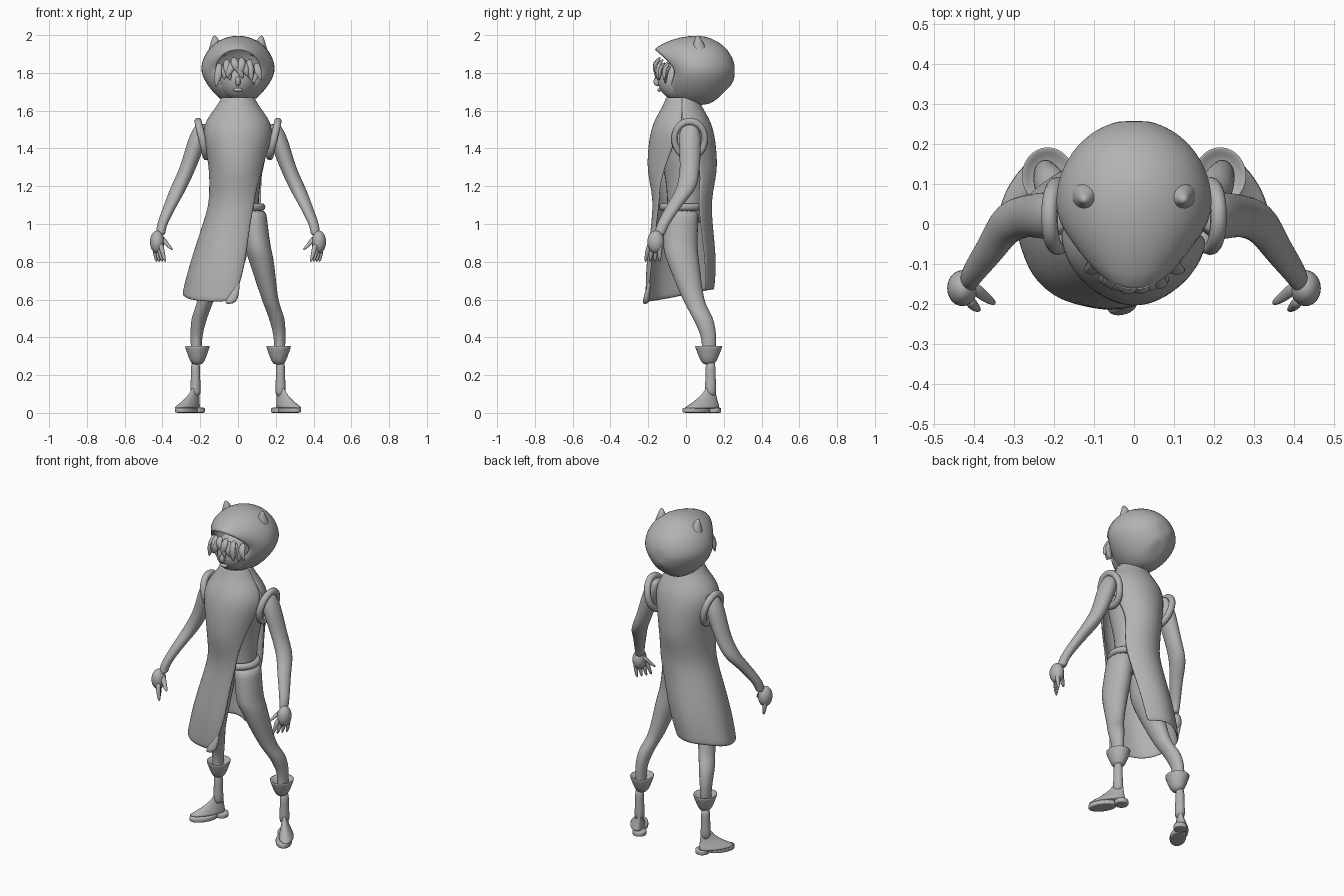
import bpy, bmesh, random
from math import sin, cos, pi, radians, sqrt

random.seed(4)
if "Cube" in bpy.data.objects:
    bpy.data.objects.remove(bpy.data.objects["Cube"], do_unlink=True)

grey = bpy.data.materials.new("plain_grey")
grey.use_nodes = True
shade = (0.45, 0.45, 0.45, 1)
grey.diffuse_color = shade
grey.node_tree.nodes["Principled BSDF"].inputs["Base Color"].default_value = shade


def finish(part, mirror=False, thickness=0, subdivide=True):
    """Material, modifiers and smooth shading shared by every part."""
    part.data.materials.append(grey)
    if mirror:
        part.modifiers.new("Mirror", "MIRROR").use_mirror_merge = False
    if thickness:
        shell = part.modifiers.new("Thickness", "SOLIDIFY")
        shell.thickness, shell.offset = thickness, 0
    if subdivide:
        smooth = part.modifiers.new("Smooth", "SUBSURF")
        smooth.levels = smooth.render_levels = 1
    for polygon in part.data.polygons:
        polygon.use_smooth = True


def flow(rows, steps=4):
    """Fill in extra rows along a smooth curve through the given ones."""
    padded = [rows[0], *rows, rows[-1]]
    result = []
    for before, start, end, after in zip(padded, padded[1:], padded[2:], padded[3:]):
        for k in range(steps):
            t = k / steps
            result.append([b + t * (c - a + t * (2 * a - 5 * b + 4 * c - d + t * (3 * b - 3 * c + d - a))) / 2
                           for a, b, c, d in zip(before, start, end, after)])
    return result + [list(rows[-1])]


def loft(name, rings, closed=True, start_cap=True, end_cap=True, **options):
    """Skin a list of equal-length rings."""
    mesh = bmesh.new()
    loops = [[mesh.verts.new(point) for point in ring] for ring in rings]
    count = len(rings[0])
    for lower, upper in zip(loops, loops[1:]):
        for i in range(count if closed else count - 1):
            j = (i + 1) % count
            mesh.faces.new((lower[i], lower[j], upper[j], upper[i]))
    if start_cap:
        mesh.faces.new(loops[0])
    if end_cap:
        mesh.faces.new(loops[-1])
    bmesh.ops.recalc_face_normals(mesh, faces=mesh.faces)
    data = bpy.data.meshes.new(name)
    mesh.to_mesh(data)
    mesh.free()
    part = bpy.data.objects.new(name, data)
    bpy.context.collection.objects.link(part)
    finish(part, **options)


def tube(name, rows, depth=1, turn=0, sides=14, **options):
    """Stack level ellipses given as x, y, z, radius; depth scales the second radius."""
    rings = []
    for x, y, z, radius in rows:
        ring = []
        for i in range(sides):
            angle = 2 * pi * i / sides
            u, v = radius * cos(angle), radius * depth * sin(angle)
            ring.append((x + cos(turn) * u - sin(turn) * v, y + sin(turn) * u + cos(turn) * v, z))
        rings.append(ring)
    loft(name, rings, **options)


def place(name, size, **options):
    """Name the new primitive, apply its transform and finish it."""
    part = bpy.context.object
    part.name, part.scale = name, size
    bpy.ops.object.transform_apply(location=True, rotation=True, scale=True)
    finish(part, subdivide=False, **options)


def ball(name, location, size, **options):
    bpy.ops.mesh.primitive_uv_sphere_add(segments=24, ring_count=14, location=location)
    place(name, size, **options)


def band(name, location, radius, tilt=0, **options):
    bpy.ops.mesh.primitive_torus_add(major_segments=28, minor_segments=10, location=location,
                                     rotation=(0, tilt, 0), major_radius=radius, minor_radius=0.02)
    place(name, (1, 0.85, 1), **options)


# Body and belt under the tabard
tube("torso", flow([(0, 0, 1, .11), (0, 0, 1.2, .12), (0, 0, 1.4, .16), (0, 0, 1.5, .16),
                    (0, 0, 1.6, .08), (0, 0, 1.7, .06)]), depth=0.9)
band("belt", (0, -.02, 1.09), 0.125)

# Tabard, open on the left and flaring to the right below the waist:
# height, half width, half depth, back edge angle, front edge angle
profile = [(1.67, .08, .08, -3, -3), (1.62, .11, .1, -3, -3), (1.5, .18, .16, 5, 5),
           (1.3, .15, .18, 30, 30), (1.1, .15, .15, 35, 55), (.8, .17, .17, 45, 50), (.62, .17, .16, 50, 55)]
rings = []
for z, width, depth, back, front in flow(profile, 3):
    flare = max(0, 1.1 - z)
    ring = []
    for i in range(25):
        angle = radians(back + (360 - front - back) * i / 24)
        fold = 1 + flare * sin(5 * angle) / 15
        curl = flare * max(0, i / 24 - 0.7) / 3
        ring.append((width * fold * cos(angle) - flare / 4,
                     depth * fold * sin(angle) - 0.02 - curl,
                     z + flare * sin(angle) / 15))
    rings.append(ring)
loft("tabard", rings, closed=False, start_cap=False, end_cap=False, thickness=0.012)

# Curled corner of the front hem
tube("hem_curl", [(-.05, -.215, .575, .025), (-.03, -.21, .6, .035), (-.01, -.2, .66, .02), (0, -.19, .7, .01)],
     depth=0.6, sides=8)

# Legs
tube("legs", flow([(.08, -.02, 1.08, .07), (.1, -.03, .9, .072), (.125, -.015, .8, .067), (.17, .04, .6, .045),
                   (.205, .09, .5, .042), (.22, .12, .4, .032), (.22, .12, .3, .028)], 3),
     depth=1.3, mirror=True)

# Boots: a long foot shrinking up towards the ankle, a split sole and a flared cuff
ankle_x, ankle_y = 0.225, 0.13
foot_turn = radians(-57)
rows = []
for k in range(8):
    reach = (1 - k / 7) ** 1.6
    rows.append((ankle_x + reach / 20, ankle_y - reach / 20, 0.02 + k / 60, 0.03 + reach / 11))
tube("boot_feet", rows, depth=0.4, turn=foot_turn, mirror=True)
tube("boot_shafts", [(ankle_x, ankle_y, .08, .03), (ankle_x, ankle_y, .14, .028),
                     (ankle_x, ankle_y, .2, .024), (ankle_x, ankle_y, .28, .027)], depth=1.1, mirror=True)
for name, along, radius in (("front_soles", 0.09, 0.085), ("heels", -0.02, 0.04)):
    x, y = ankle_x + along * cos(foot_turn), ankle_y + along * sin(foot_turn)
    tube(name, [(x, y, z, radius) for z in (0, .003, .025, .028)], depth=0.04 / radius if along < 0 else 0.55,
         turn=foot_turn, mirror=True)
tube("boot_cuffs", [(ankle_x - 0.01, 0.12, z, radius) for z, radius in
                    ((.25, .03), (.3, .05), (.35, .068), (.36, .068), (.33, .04))], depth=1.1, mirror=True)

# Arms, armhole bands and hands
band("armhole_bands", (.19, .02, 1.45), 0.095, tilt=radians(103), mirror=True)
tube("arms", flow([(.19, .02, 1.53, .03), (.21, .02, 1.46, .05), (.265, .02, 1.3, .045), (.315, 0, 1.19, .044),
                   (.357, -.06, 1.1, .036), (.4, -.12, 1, .028), (.41, -.14, .94, .024)], 3),
     depth=1.2, mirror=True)
ball("palms", (.428, -.16, .905), (.038, .045, .06), mirror=True)
for i, name in enumerate(["little_fingers", "ring_fingers", "middle_fingers", "index_fingers"]):
    x, y = 0.44 - i / 100, -0.14 - i / 60
    tube(name, [(x, y, .9, .017), (x - i / 300, y - i / 200, .85, .014),
                (x - 0.01 - i / 200, y - i / 120, .795, .007)], sides=8, mirror=True)
tube("thumbs", [(.41, -.15, .94, .02), (.375, -.18, .89, .015), (.345, -.2, .86, .008)], sides=8, mirror=True)

# Hood: rounded rings from the leaning brim to the point at the back, narrower towards the jaw
rings = []
for k in range(11):
    y = -0.06 + 0.307 * sin(pi * k / 20)
    middle = y - 0.05
    width = 0.19 * sqrt(1 - (middle / (0.14 if middle < 0 else 0.2)) ** 2)
    bottom = 1.64 + max(0, y - 0.13)
    ring = []
    for i in range(24):
        rise = sin(pi * i / 12)
        forward = max(0, -middle) * abs(rise) ** 1.3 * (1 if rise > 0 else 0.4)
        jaw = 1 + 0.3 * min(0, rise)
        ring.append((width * jaw * cos(pi * i / 12), y - forward, max(1.81 + 0.95 * width * rise, bottom)))
    rings.append(ring)
loft("hood", rings, start_cap=False, thickness=0.02)
tube("hood_ears", [(.105, .075, 1.88, .06), (.115, .07, 1.93, .042), (.12, .065, 1.97, .022), (.125, .06, 2, .008)],
     sides=10, mirror=True)

# Face
ball("head", (0, -.03, 1.765), (.1, .12, .115))
ball("nose", (0, -.15, 1.755), (.014, .022, .026))
ball("lips", (0, -.14, 1.71), (.026, .012, .01))

# Fringe of overlapping pointed locks
for layer, count in enumerate((7, 6)):
    for i in range(count):
        x = 0.1 * (2 * i / (count - 1) - 1)
        y = -0.035 - sqrt(0.125 ** 2 - x ** 2) - layer / 200
        top = 1.87 + layer / 60 - 3 * x ** 2
        sway = random.uniform(-0.03, 0.03)
        drop = random.uniform(0.07, 0.11) + abs(x) / 4
        tube("hair_lock", [(x, y + 0.03, top, .011), (x, y, top - drop / 3, .026),
                           (x + sway / 2, y, top - drop * 0.7, .02), (x + sway, y, top - drop, .003)],
             depth=0.6, sides=8)
